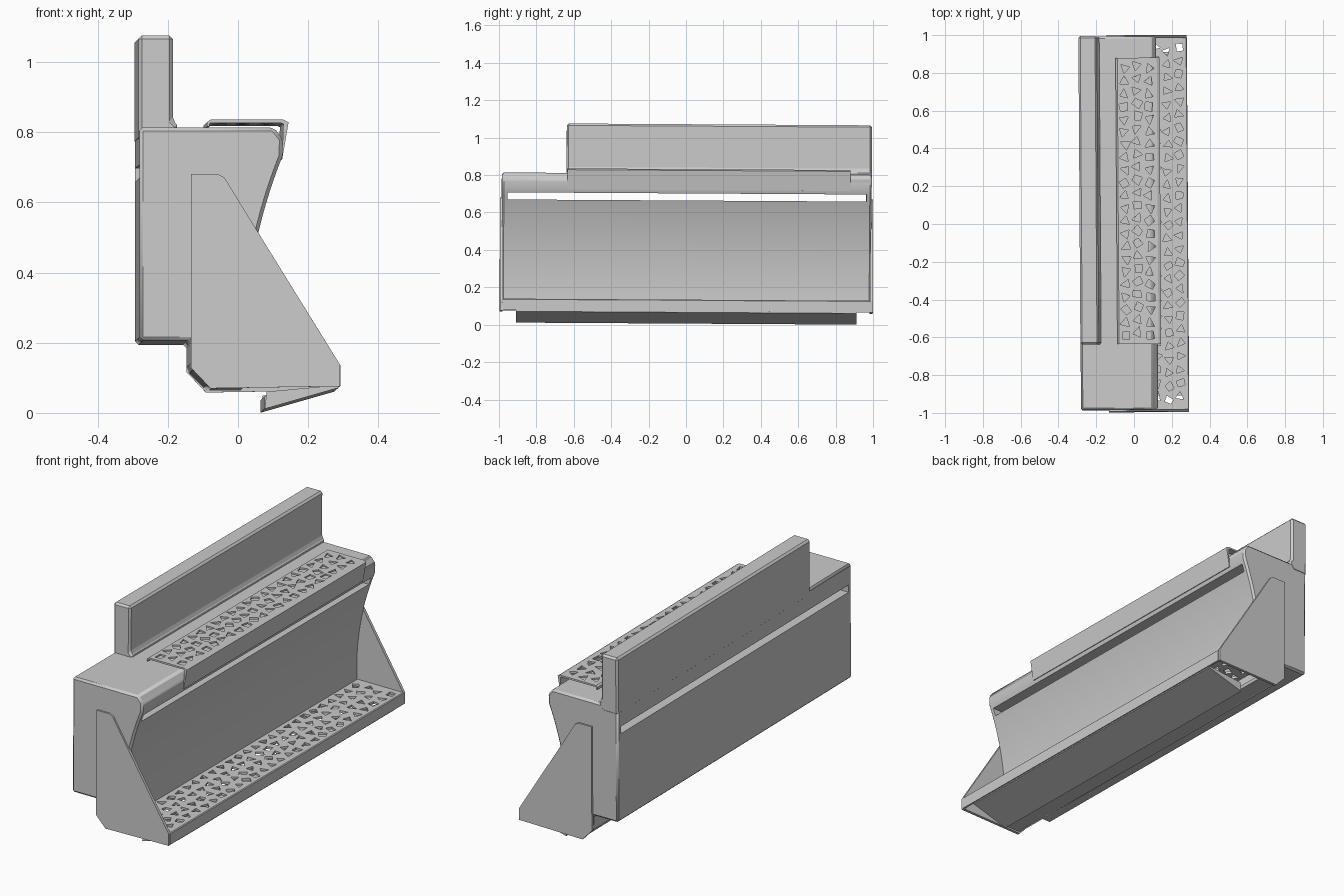
import bpy, bmesh, math, random
from mathutils import Matrix

if "Cube" in bpy.data.objects:
    bpy.data.objects.remove(bpy.data.objects["Cube"])

random.seed(4)
# the whole model sits very slightly turned and pitched
TILT = Matrix.Rotation(0.0065, 4, 'Z') @ Matrix.Rotation(-0.006, 4, 'X')


def make(name, bm):
    bmesh.ops.recalc_face_normals(bm, faces=bm.faces)
    me = bpy.data.meshes.new(name)
    bm.to_mesh(me)
    bm.free()
    ob = bpy.data.objects.new(name, me)
    bpy.context.collection.objects.link(ob)
    ob.matrix_world = TILT
    return ob


def add_prism(bm, pts, lo, hi, axis='Y'):
    """Extrude a 2D outline: (x, z) along y, or (x, y) along z."""
    def co(p, h):
        return (p[0], h, p[1]) if axis == 'Y' else (p[0], p[1], h)
    a = [bm.verts.new(co(p, lo)) for p in pts]
    b = [bm.verts.new(co(p, hi)) for p in pts]
    bm.faces.new(a)
    bm.faces.new(b[::-1])
    n = len(pts)
    for i in range(n):
        bm.faces.new((a[i], b[i], b[(i + 1) % n], a[(i + 1) % n]))


def prism(name, pts, lo, hi):
    bm = bmesh.new()
    add_prism(bm, pts, lo, hi)
    return make(name, bm)


def bevel(ob, width):
    m = ob.modifiers.new("bevel", 'BEVEL')
    m.width, m.segments = width, 1
    m.limit_method, m.angle_limit = 'ANGLE', math.radians(35)


def cut(ob, cutter):
    m = ob.modifiers.new("cut", 'BOOLEAN')
    m.operation, m.solver, m.object = 'DIFFERENCE', 'EXACT', cutter
    cutter.hide_render = True
    cutter.hide_viewport = True


def smooth(ob):
    bpy.ops.object.select_all(action='DESELECT')
    ob.select_set(True)
    bpy.context.view_layer.objects.active = ob
    bpy.ops.object.shade_smooth_by_angle(angle=math.radians(25))


def hole_cutter(name, x0, x1, y0, y1, nx, ny, z0, z1):
    """Jittered grid of small irregular triangles and quads."""
    bm = bmesh.new()
    dx, dy = (x1 - x0) / nx, (y1 - y0) / ny
    for i in range(nx):
        for j in range(ny):
            cx = x0 + dx * (i + 0.5) + random.uniform(-0.004, 0.004)
            cy = y0 + dy * (j + 0.5 + 0.25 * (i % 2) - 0.12)
            n = random.choice((3, 3, 4))
            start = random.uniform(0, 6.28)
            pts = []
            for k in range(n):
                t = start + 6.283 * k / n + random.uniform(-0.25, 0.25)
                r = min(dx, dy) * random.uniform(0.38, 0.47)
                pts.append((cx + r * math.cos(t), cy + r * math.sin(t)))
            add_prism(bm, pts, z0, z1, 'Z')
    return make(name, bm)


# main body with concave front
front = []
for k in range(17):
    z = 0.07 + (0.725 - 0.07) * k / 16
    front.append((0.016 + 0.377 * (z - 0.2) ** 2, z))
body = prism("main_body",
             [(-0.287, 0.808), (-0.287, 0.2), (-0.14, 0.2), (-0.14, 0.125), (-0.085, 0.07)]
             + front + [(0.122, 0.775), (0.095, 0.808)], -0.988, 0.988)
smooth(body)
bevel(body, 0.01)
slot = prism("slot_cutter", [(-0.5, 0.664), (0.5, 0.664), (0.5, 0.702), (-0.5, 0.702)], -0.96, 0.96)
cut(body, slot)

# raised back panel, shorter than the body, with a small fillet at its foot
panel = prism("back_panel",
              [(-0.288, 0.77), (-0.2, 0.77), (-0.174, 0.808), (-0.178, 0.818), (-0.19, 0.83),
               (-0.19, 1.072), (-0.288, 1.072)], -0.642, 0.99)
bevel(panel, 0.01)

# triangular side plates
plate = [(-0.14, 0.675), (-0.065, 0.675), (-0.045, 0.665), (0.05, 0.51), (0.284, 0.132),
         (0.284, 0.07), (-0.085, 0.064), (-0.14, 0.122)]
for side, name in ((-1, "side_plate_near"), (1, "side_plate_far")):
    a, b = sorted((side * 0.982, side * 0.997))
    prism(name, plate, a, b)

# perforated lower tray with front lip
tray = prism("lower_tray",
             [(0.015, 0.122), (0.276, 0.122), (0.276, 0.072), (0.286, 0.072), (0.286, 0.13),
              (0.282, 0.134), (0.015, 0.134)], -0.985, 0.985)
cut(tray, hole_cutter("lower_hole_cutter", 0.025, 0.272, -0.96, 0.96, 4, 27, 0.1, 0.16))

# sloping catch sheet under the tray, with closed ends
prism("catch_sheet", [(0.28, 0.066), (0.07, 0.006), (0.07, 0.042), (0.076, 0.042), (0.076, 0.015),
                      (0.27, 0.072), (0.28, 0.074)], -0.905, 0.905)
for side, name in ((-1, "catch_end_near"), (1, "catch_end_far")):
    a, b = sorted((side * 0.895, side * 0.91))
    prism(name, [(0.07, 0.006), (0.28, 0.066), (0.28, 0.074), (0.076, 0.055)], a, b)

# perforated upper cover folded over the front edge
cover = prism("upper_cover",
              [(-0.092, 0.812), (-0.092, 0.825), (-0.083, 0.832), (0.126, 0.832), (0.14, 0.825),
               (0.122, 0.72), (0.112, 0.72), (0.124, 0.775), (0.125, 0.82), (0.118, 0.823),
               (-0.084, 0.823), (-0.086, 0.812)], -0.64, 0.875)
cut(cover, hole_cutter("upper_hole_cutter", -0.08, 0.118, -0.62, 0.86, 3, 22, 0.79, 0.86))
